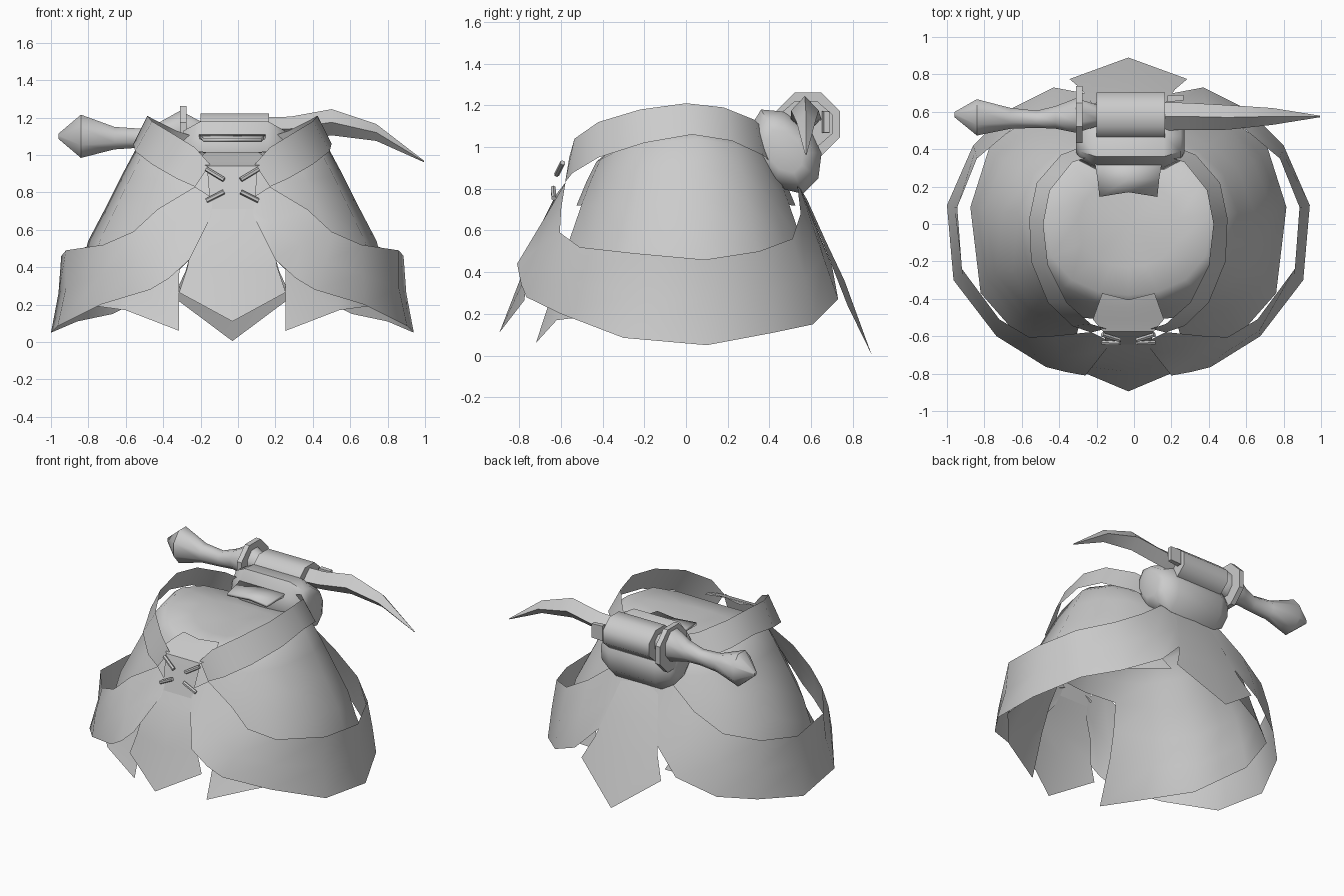
import bpy, bmesh, math
from mathutils import Vector, Matrix

cube = bpy.data.objects.get("Cube")
if cube:
    bpy.data.objects.remove(cube, do_unlink=True)

CX = -0.03  # the garment's own centre line

grey = bpy.data.materials.new("plain_grey")
grey.use_nodes = True
GREY = (0.6, 0.6, 0.6, 1)
grey.diffuse_color = GREY
grey.node_tree.nodes["Principled BSDF"].inputs["Base Color"].default_value = GREY


def finish(name, bm, angle=40, closed=False):
    if closed:
        bmesh.ops.recalc_face_normals(bm, faces=bm.faces)
    me = bpy.data.meshes.new(name)
    bm.to_mesh(me)
    bm.free()
    me.materials.append(grey)
    for p in me.polygons:
        p.use_smooth = True
    me.set_sharp_from_angle(angle=math.radians(angle))
    ob = bpy.data.objects.new(name, me)
    bpy.context.scene.collection.objects.link(ob)
    return ob


def sheet(name, rows, flip=False):
    """Cloth sheet lofted through rows of points."""
    bm = bmesh.new()
    vs = [[bm.verts.new((x + CX, y, z)) for x, y, z in r] for r in rows]
    for a, b in zip(vs, vs[1:]):
        for i in range(len(a) - 1):
            f = [a[i], a[i + 1], b[i + 1], b[i]]
            bm.faces.new(f[::-1] if flip else f)
    return finish(name, bm)


def solid(name, loops, angle=40):
    """Closed solid through loops of points with equal counts."""
    bm = bmesh.new()
    rings = [[bm.verts.new(p) for p in loop] for loop in loops]
    for a, b in zip(rings, rings[1:]):
        for k in range(len(a)):
            j = (k + 1) % len(a)
            bm.faces.new((a[k], a[j], b[j], b[k]))
    bm.faces.new(rings[0])
    bm.faces.new(rings[-1])
    return finish(name, bm, angle, True)


def lathe_x(name, sections, sides=8, angle=40, turn=.5):
    """Solid along x from (x, y, z, radius_y, radius_z)."""
    ts = [2 * math.pi * (k + turn) / sides for k in range(sides)]
    return solid(name, [[(x, y + ry * math.cos(t), z + rz * math.sin(t)) for t in ts]
                        for x, y, z, ry, rz in sections], angle)


def flip_x(rows):
    return [[(-x, y, z) for x, y, z in r] for r in rows]


# Draped underskirt: shallow saddle-shaped top, slit front and back, pointed front hem
half = [-72, -50, -25, 6, 32, 52, 70]
hem = [(.285, -.72, .06), (.57, -.62, .17), (.79, -.37, .20), (.845, .09, .20),
       (.74, .42, .20), (.53, .57, .22), (.27, .67, .27)]
# (z at front and back, z at the hips, half width, half depth)
profile = [(.985, 1.03, .27, .23), (.97, 1.09, .45, .38), (.93, 1.04, .515, .43), (.84, .90, .59, .475),
           (.72, .73, .675, .525), (.54, .54, .775, .59), (.36, .36, .82, .65)]
cols = [(-90, None)] + list(zip(half, hem)) + [(90, None)]
cols += [(180 - a, (-h[0], h[1], h[2])) for a, h in zip(half[::-1], hem[::-1])]
N = len(cols)
bm = bmesh.new()
rings = []
for zf, zs, rx, ry in profile:
    ring = []
    for a, _ in cols:
        c, s = math.cos(math.radians(a)), math.sin(math.radians(a))
        ring.append(bm.verts.new((CX + rx * math.copysign(abs(c) ** .9, c),
                                  ry * math.copysign(abs(s) ** .9, s), zf + (zs - zf) * c * c)))
    rings.append(ring)
apex = bm.verts.new((CX, 0, 1.0))
for k in range(N):
    bm.faces.new((apex, rings[0][k], rings[0][(k + 1) % N]))
for level, (a, b) in enumerate(zip(rings, rings[1:])):
    for k in range(N):
        j = (k + 1) % N
        if level < 4 or (cols[k][1] and cols[j][1]):
            bm.faces.new((a[k], b[k], b[j], a[j]))
low = [bm.verts.new((h[0] + CX, h[1], h[2])) if h else None for _, h in cols]
for k in range(N):
    j = (k + 1) % N
    if low[k] and low[j]:
        bm.faces.new((rings[-1][k], low[k], low[j], rings[-1][j]))
bmesh.ops.delete(bm, geom=[v for v in bm.verts if not v.link_faces], context="VERTS")
finish("underskirt", bm, 60)

# Waist belt, raised at the hips
belt_top = [(.12, -.56, .95), (.20, -.535, 1.04), (.33, -.42, 1.12), (.43, -.22, 1.18),
            (.455, 0, 1.21), (.42, .18, 1.19), (.30, .33, 1.13), (.15, .38, 1.08), (0, .40, 1.07)]
belt_low = [(.20, -.58, .83), (.30, -.545, .875), (.43, -.42, .95), (.52, -.20, 1.02),
            (.53, .03, 1.06), (.49, .22, 1.03), (.36, .37, .96), (.18, .44, .90), (0, .46, .88)]
# Wide side flaps hanging around the hips
flap_top = [(.105, -.625, .77), (.20, -.578, .83), (.40, -.598, .71), (.53, -.605, .59), (.69, -.51, .52),
            (.89, -.24, .49), (.915, .09, .46), (.81, .35, .50), (.62, .51, .56),
            (.42, .55, .68), (.20, .53, .85), (.08, .53, .85)]
flap_mid = [(.11, -.65, .70), (.20, -.69, .64), (.36, -.71, .52), (.50, -.70, .43), (.70, -.57, .36),
            (.89, -.27, .29), (.93, .09, .26), (.82, .39, .31), (.63, .57, .37),
            (.41, .66, .47), (.20, .62, .62), (.08, .60, .68)]
flap_low = [(.115, -.665, .67), (.23, -.81, .44), (.34, -.79, .34), (.44, -.765, .28), (.705, -.60, .20),
            (.935, -.30, .085), (.97, .10, .05), (.83, .42, .11), (.64, .61, .15),
            (.40, .73, .27), (.24, .70, .43), (.08, .64, .58)]
for side, flip in (("left", True), ("right", False)):
    fix = (lambda r: r) if flip else flip_x
    sheet("waist_belt_" + side, fix([belt_top, belt_low]), flip)
    sheet("hip_flap_" + side, fix([flap_top, flap_mid, flap_low]), flip)


def panel(name, rows, flip=False):
    """Centre cloth from (half width, y, z at edge, y and z at the middle)."""
    return sheet(name, [[(-w, y, z), (0, ym, zm), (w, y, z)] for w, y, z, ym, zm in rows], flip)


# Centre panels with pointed ends
panel("front_panel", [(.115, -.645, .71, -.645, .71), (.13, -.67, .65, -.68, .65),
                      (.22, -.73, .52, -.75, .50), (.24, -.76, .40, -.79, .38),
                      (.285, -.775, .265, -.895, .11)], True)
panel("back_panel", [(.13, .50, .88, .50, .88), (.15, .57, .75, .58, .75), (.20, .65, .56, .67, .55),
                     (.25, .72, .38, .76, .36), (.315, .775, .24, .89, .005)])
# Centre plates that curl up over the waist
panel("front_plate", [(.14, -.37, 1.015, -.405, 1.015), (.165, -.44, .995, -.45, .995), (.19, -.51, .965, -.51, .965),
                      (.135, -.575, .94, -.575, .94), (.13, -.60, .86, -.60, .86), (.115, -.645, .71, -.645, .71)], True)
tab = panel("back_tab", [(.155, .145, 1.09, .17, 1.09), (.165, .24, 1.10, .24, 1.10), (.18, .33, 1.11, .33, 1.11)])
tab.modifiers.new("thickness", "SOLIDIFY").thickness = .02

# Crossed lacing on the front plate
for s in (-1, 1):
    for n, (z0, z1) in (("upper", (.925, .868)), ("lower", (.755, .803))):
        a = Vector((s * .14 + CX, -.585 - (.95 - z0) * .25, z0))
        b = Vector((s * .045 + CX, -.60 - (.95 - z1) * .25, z1))
        d = b - a
        bm = bmesh.new()
        bmesh.ops.create_cone(bm, cap_ends=True, segments=6, radius1=.013, radius2=.013, depth=d.length,
                              matrix=Matrix.Translation((a + b) / 2) @ d.to_track_quat("Z", "Y").to_matrix().to_4x4())
        finish("lace_%s_%s" % (n, "left" if s > 0 else "right"), bm)

# Rounded pouch at the back, leaning outwards
outline = [(.36, 1.18), (.305, 1.09), (.29, .99), (.35, .885), (.42, .81), (.56, .775),
           (.635, .85), (.65, .97), (.60, 1.08), (.47, 1.17)]
solid("pouch", [[(x, .475 + k * (y - .475), .98 + k * (z - .98)) for y, z in outline]
                for x, k in ((-.31, .5), (-.29, .75), (-.20, 1), (.16, 1), (.25, .75), (.27, .5))], 50)

# Dagger: sheath sleeve, strap, guard, handle and curved blade
lathe_x("sheath_sleeve", [(-.20, .575, 1.11, .138, .12), (.165, .575, 1.11, .138, .12)], 8, 50)
lathe_x("sheath_strap", [(.18, .67, 1.12, .025, .075), (.265, .675, 1.12, .02, .07)], 4)
lathe_x("guard", [(-.31, .585, 1.11, .165, .165), (-.275, .585, 1.11, .165, .165)], 8)
lathe_x("handle", [(-.96, .585, 1.10, .015, .015), (-.84, .57, 1.10, .105, .125), (-.66, .565, 1.09, .06, .065),
                   (-.52, .56, 1.09, .05, .055), (-.42, .57, 1.11, .065, .07), (-.31, .58, 1.13, .10, .115),
                   (-.19, .58, 1.12, .06, .06)], 8, 50)
lathe_x("blade", [(.10, .575, 1.13, .075, .07), (.28, .575, 1.14, .073, .065), (.50, .57, 1.175, .066, .07),
                  (.74, .575, 1.12, .045, .045), (.995, .575, .965, .004, .004)], 4, 60, 0)
